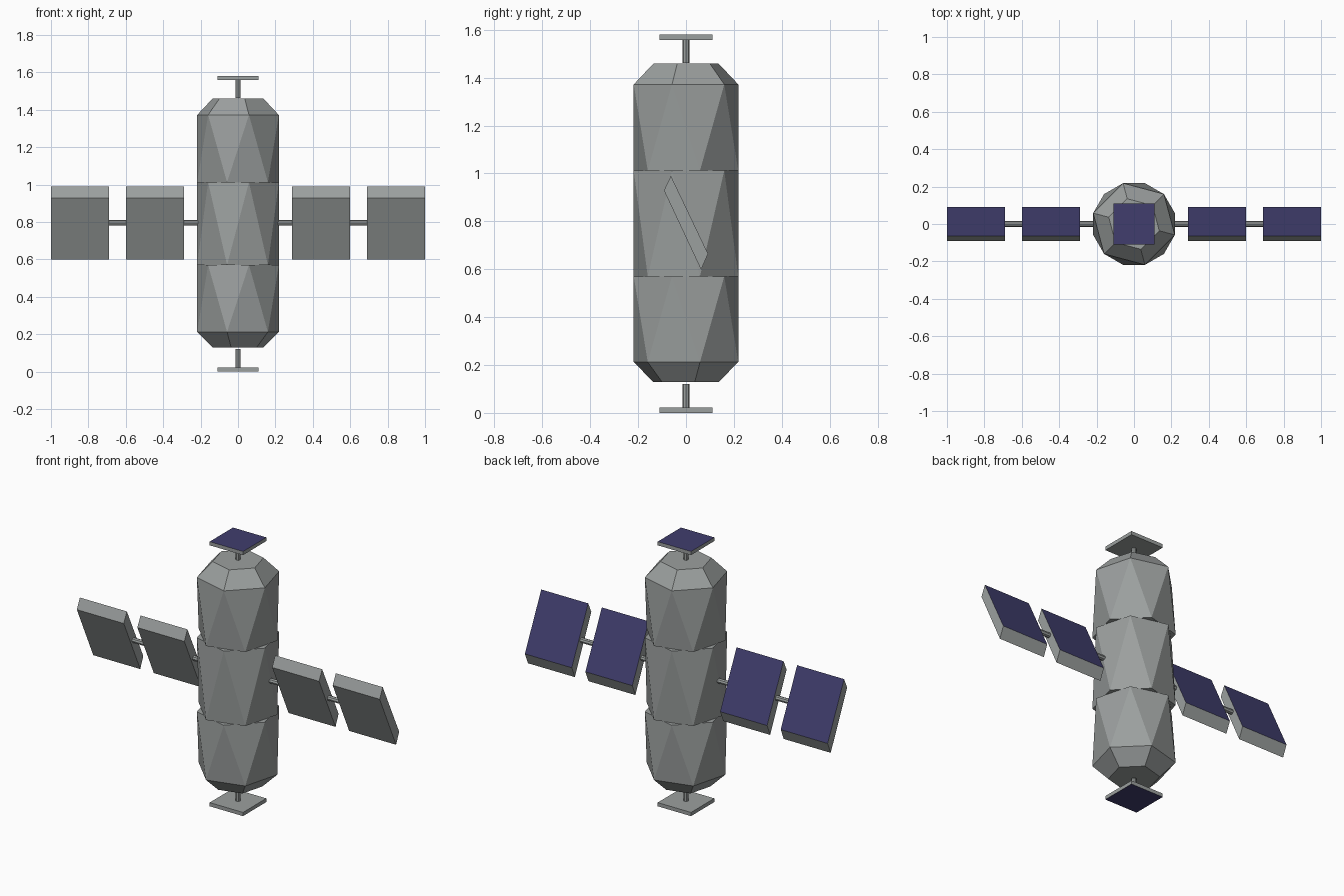
import bpy, bmesh, math
from mathutils import Vector

if "Cube" in bpy.data.objects:
    bpy.data.objects.remove(bpy.data.objects["Cube"])


def material(name, rgb):
    m = bpy.data.materials.new(name)
    m.diffuse_color = (*rgb, 1)
    m.use_nodes = True
    m.node_tree.nodes["Principled BSDF"].inputs["Base Color"].default_value = m.diffuse_color
    return m


GREY = material("hull grey", (0.33, 0.35, 0.345))
BLUE = material("solar blue", (0.052, 0.048, 0.155))


def finish(name, bm, blue_dir=None):
    """Make an object; faces pointing along blue_dir become solar blue."""
    bmesh.ops.recalc_face_normals(bm, faces=bm.faces)
    bm.normal_update()
    for f in bm.faces:
        f.material_index = int(blue_dir is not None and f.normal.dot(Vector(blue_dir)) > 0.8)
    me = bpy.data.meshes.new(name)
    bm.to_mesh(me)
    bm.free()
    me.materials.append(GREY)
    me.materials.append(BLUE)
    ob = bpy.data.objects.new(name, me)
    bpy.context.collection.objects.link(ob)
    return ob


def ring(bm, r, z, start):
    return [bm.verts.new((r * math.cos(math.radians(start + 60 * i)),
                          r * math.sin(math.radians(start + 60 * i)), z)) for i in range(6)]


def bridge(bm, lo, hi, twisted):
    for i in range(6):
        j = (i + 1) % 6
        if twisted:
            bm.faces.new((lo[i], lo[j], hi[i]))
            bm.faces.new((hi[i], lo[j], hi[j]))
        else:
            bm.faces.new((lo[i], lo[j], hi[j], hi[i]))


def hull_section(name, z0, z1, cap_lo=None, cap_hi=None):
    """Six-sided section whose top is turned 30 degrees, with optional tapered ends."""
    R, RC = 0.226, 0.14
    bm = bmesh.new()
    lo, hi = ring(bm, R, z0, 15), ring(bm, R, z1, 45)
    bridge(bm, lo, hi, True)
    if cap_lo is not None:
        end = ring(bm, RC, cap_lo, 15)
        bridge(bm, end, lo, False)
        lo = end
    if cap_hi is not None:
        end = ring(bm, RC, cap_hi, 45)
        bridge(bm, hi, end, False)
        hi = end
    bm.faces.new(lo)
    bm.faces.new(hi)
    finish(name, bm)


def prism(name, profile, x0, x1, blue_dir=None):
    """Extrude a (y, z) profile along x."""
    bm = bmesh.new()
    a = [bm.verts.new((x0, y, z)) for y, z in profile]
    b = [bm.verts.new((x1, y, z)) for y, z in profile]
    n = len(profile)
    bm.faces.new(a)
    bm.faces.new(b)
    for i in range(n):
        bm.faces.new((a[i], a[(i + 1) % n], b[(i + 1) % n], b[i]))
    finish(name, bm, blue_dir)


def rod(name, p0, p1, r):
    p0, p1 = Vector(p0), Vector(p1)
    bm = bmesh.new()
    bmesh.ops.create_cone(bm, cap_ends=True, segments=8, radius1=r, radius2=r,
                          depth=(p1 - p0).length)
    ob = finish(name, bm)
    ob.location = (p0 + p1) / 2
    ob.rotation_euler = (p1 - p0).to_track_quat('Z', 'Y').to_euler()


# Hull
hull_section("hull_bottom", 0.212, 0.57, cap_lo=0.128)
hull_section("hull_middle", 0.57, 1.012)
hull_section("hull_top", 1.012, 1.372, cap_hi=1.46)

# End plates on stems, blue on the outward face
for name, z0, z1, s0, s1, d in (("top", 1.558, 1.58, 1.462, 1.56, 1),
                                ("bottom", 0.0, 0.022, 0.02, 0.12, -1)):
    prism(name + "_plate", [(-0.11, z0), (0.11, z0), (0.11, z1), (-0.11, z1)],
          -0.11, 0.11, (0, 0, d))
    rod(name + "_stem", (0, 0, s0), (0, 0, s1), 0.014)

# Slanted wing panels and their rods, blue on the back face
slant = [(-0.092, 0.929), (0.063, 0.598), (0.092, 0.665), (-0.063, 0.99)]
for side, s in (("right", 1), ("left", -1)):
    for part, x0, x1 in (("inner", 0.29, 0.6), ("outer", 0.69, 1.0)):
        prism(f"{side}_{part}_panel", slant, s * x0, s * x1, (0, 0.905, 0.424))
    rod(f"{side}_inner_rod", (s * 0.19, 0, 0.795), (s * 0.295, 0, 0.795), 0.015)
    rod(f"{side}_outer_rod", (s * 0.595, 0, 0.795), (s * 0.695, 0, 0.795), 0.015)
